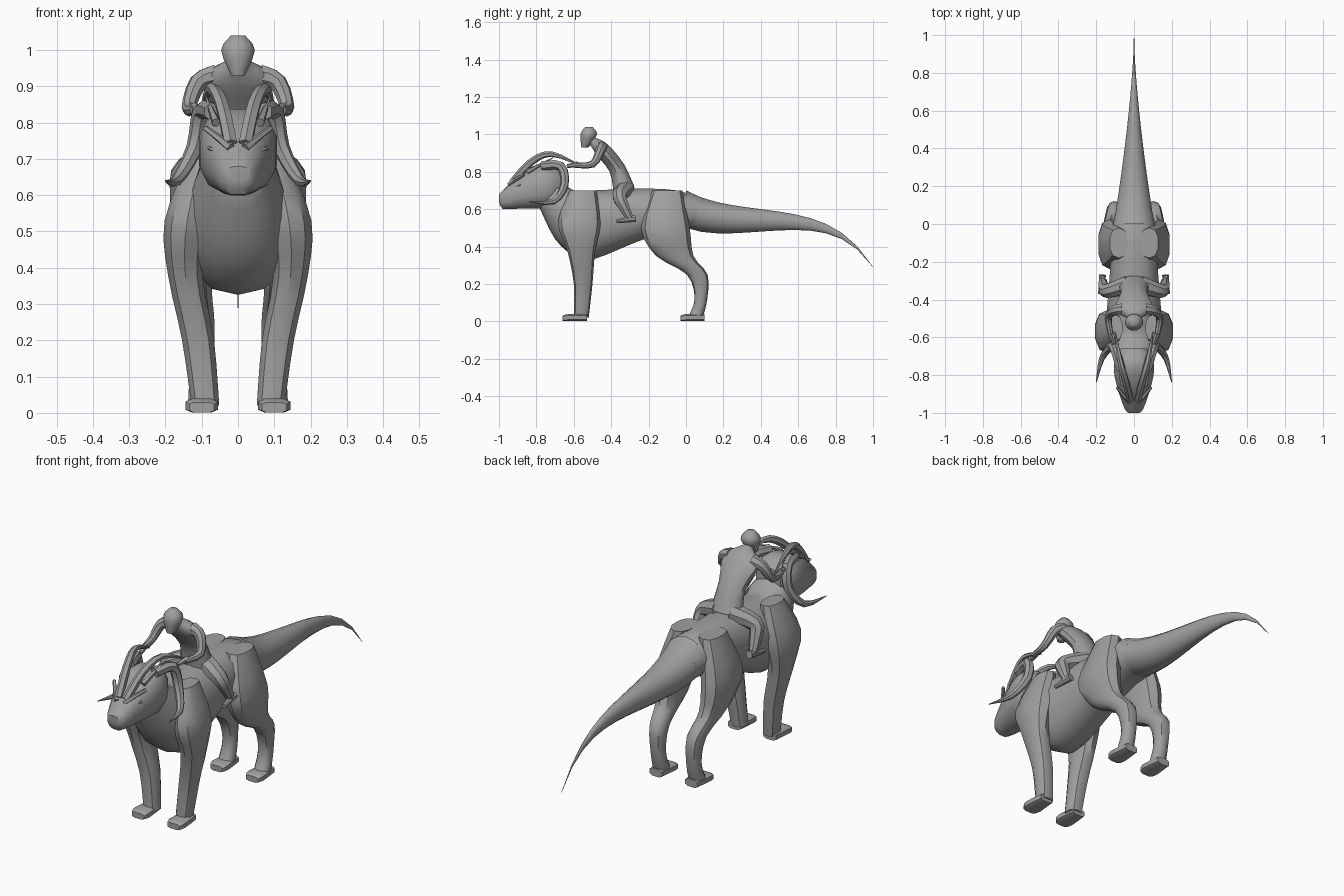
import bpy, bmesh
from math import cos, sin, pi, radians, copysign
from mathutils import Vector

if "Cube" in bpy.data.objects:
    bpy.data.objects.remove(bpy.data.objects["Cube"])

GREY = (.35, .35, .35, 1)
material = bpy.data.materials.new("plain grey")
material.use_nodes = True
material.diffuse_color = GREY
shader = next(n for n in material.node_tree.nodes if n.type == "BSDF_PRINCIPLED")
shader.inputs["Base Color"].default_value = GREY

X, Y, Z = Vector((1, 0, 0)), Vector((0, 1, 0)), Vector((0, 0, 1))
CROSSWISE, LEVEL = (X, Z), (X, Y)


def smooth_rings(rings, steps):
    """Fill in extra rings along a spline that passes through the given ones."""
    padded = [rings[0], *rings, rings[-1]]
    result = []
    for before, start, end, after in zip(padded, padded[1:], padded[2:], padded[3:]):
        for step in range(steps):
            t = step / steps
            result.append([
                b + t / 2 * (c - a + t * (2 * a - 5 * b + 4 * c - d + t * (3 * (b - c) + d - a)))
                for a, b, c, d in zip(before, start, end, after)])
    return result + [rings[-1]]


def squared(value, power):
    return copysign(abs(value) ** power, value)


def loft(name, rings, sides=12, steps=3, plane=None, ref=X, power=1, mirror=False, sharp=40):
    """Skin (x, y, z, radius, radius) rings, in a fixed plane or square to their path."""
    rings = smooth_rings(rings, steps)
    centres = [Vector(ring[:3]) for ring in rings]
    bm = bmesh.new()
    loops, across = [], ref
    for i, (centre, ring) in enumerate(zip(centres, rings)):
        if plane:
            across, upward = plane
        else:
            ahead = centres[min(i + 1, len(centres) - 1)] - centres[max(i - 1, 0)]
            ahead.normalize()
            across = (across - ahead * across.dot(ahead)).normalized()
            upward = ahead.cross(across)
        wide, tall = (max(radius, .001) for radius in ring[3:])
        angles = [2 * pi * (k + .5) / sides for k in range(sides)]
        loops.append([bm.verts.new(centre + across * wide * squared(cos(angle), power)
                                   + upward * tall * squared(sin(angle), power))
                      for angle in angles])
    for loop, following in zip(loops, loops[1:]):
        for k in range(sides):
            n = (k + 1) % sides
            bm.faces.new((loop[k], loop[n], following[n], following[k]))
    bm.faces.new(loops[0])
    bm.faces.new(loops[-1])
    bmesh.ops.recalc_face_normals(bm, faces=bm.faces)
    mesh = bpy.data.meshes.new(name)
    bm.to_mesh(mesh)
    bm.free()
    mesh.materials.append(material)
    part = bpy.data.objects.new(name, mesh)
    bpy.context.collection.objects.link(part)
    bpy.ops.object.select_all(action="DESELECT")
    part.select_set(True)
    bpy.context.view_layer.objects.active = part
    bpy.ops.object.shade_smooth_by_angle(angle=radians(sharp))
    if mirror:
        part.modifiers.new("mirror", "MIRROR")


def tube(name, path, thick, thin, hold=1, **options):
    """Mirrored limb or horn that tapers along its path; a high hold keeps it thick longer."""
    rings = []
    for i, point in enumerate(path):
        radius = thick + (thin - thick) * (i / (len(path) - 1)) ** hold
        rings.append((*point, radius, radius))
    loft(name, rings, mirror=True, **options)


def along_y(*rows):
    """Turn (y, top, bottom, half width) rows into rings facing the front."""
    return [(0, y, (top + bottom) / 2, half, (top - bottom) / 2) for y, top, bottom, half in rows]


# Chest and trunk
loft("trunk", along_y(
    (-.78, .8, .6, .07), (-.7, .77, .44, .11), (-.6, .7, .35, .15), (-.5, .7, .33, .15),
    (-.25, .71, .43, .13), (-.05, .7, .49, .12), (.06, .66, .5, .1)),
    sides=14, plane=CROSSWISE, power=.9)

# Tail: thins steadily, dips after the hips and droops at the tip
TAIL_RINGS = 12
tail = []
for i in range(TAIL_RINGS + 1):
    t = i / TAIL_RINGS
    rest = 1 - t
    tail.append((0, t, .54 + .06 * rest ** 8 - t ** 6 / 4, .11 * rest ** 1.5, .1 * rest))
loft("tail", tail, sides=14, steps=1, plane=CROSSWISE)

# Legs and paws
loft("front_leg", [
    (.1, -.55, .7, .04, .07), (.14, -.57, .53, .065, .115), (.145, -.56, .38, .05, .075),
    (.11, -.55, .2, .046, .05), (.09, -.56, .02, .04, .04)],
    sides=10, plane=LEVEL, power=.85, mirror=True)
loft("hind_leg", [
    (.08, -.1, .7, .05, .08), (.125, -.11, .5, .067, .13), (.12, -.06, .35, .05, .1),
    (.105, .06, .25, .042, .055), (.1, .08, .12, .036, .034), (.1, .05, .02, .04, .04)],
    sides=10, plane=LEVEL, power=.85, mirror=True)
for name, toe in (("front_paw", -.66), ("hind_paw", -.03)):
    loft(name, [(.1, toe, .015, .036, .015), (.1, toe + .03, .02, .047, .02),
                (.1, toe + .13, .02, .036, .02)],
         sides=8, steps=2, plane=CROSSWISE, power=.6, mirror=True)

# Head with nose, brows and eyes
loft("head", along_y(
    (-1, .68, .64, .03), (-.98, .7, .6, .05), (-.9, .77, .6, .08),
    (-.8, .83, .6, .107), (-.72, .84, .61, .105), (-.66, .8, .67, .07)),
    steps=2, plane=CROSSWISE, power=.8)
loft("nose", along_y((-1, .68, .65, .025), (-.95, .73, .69, .034)),
     sides=6, steps=1, plane=CROSSWISE, sharp=25)
tube("brow", [(.02, -.945, .73), (.05, -.915, .755), (.09, -.865, .785)], .013, .008,
     sides=5, steps=1, ref=Z, sharp=25)
tube("eye", [(.04, -.935, .71), (.08, -.885, .73)], .007, .005, sides=6, steps=1, ref=Z)

# Swept crest horns, curled side horns and ears
tube("crest_horn", [(.02, -.93, .74), (.045, -.83, .85), (.075, -.72, .895), (.1, -.57, .835)],
     .02, .003, hold=3, sides=6, sharp=30)
tube("side_horn", [(.07, -.77, .83), (.1, -.67, .83), (.12, -.65, .73), (.17, -.71, .64),
                   (.2, -.84, .64)], .026, .002, hold=3, sides=7, sharp=30)
tube("ear", [(.06, -.85, .8), (.09, -.71, .875)], .014, .002, sides=5, steps=1, sharp=25)

# Rider
loft("rider_torso", [
    (0, -.33, .7, .085, .06), (0, -.37, .82, .07, .045), (0, -.45, .92, .1, .042),
    (0, -.5, .965, .026, .024), (0, -.52, .99, .024, .022)])
loft("rider_head", [(0, -.54, .93, .02, .02), (0, -.52, 1, .048, .046), (0, -.52, 1.04, .02, .02)],
     plane=LEVEL, sharp=60)
tube("rider_arm", [(.06, -.45, .93), (.11, -.46, .91), (.136, -.5, .84), (.12, -.6, .835)],
     .032, .013, sides=8, ref=Y)
tube("rider_hand", [(.12, -.58, .84), (.105, -.635, .83)], .016, .01, sides=6, steps=1)
tube("rider_leg", [(.03, -.32, .71), (.14, -.355, .67), (.16, -.33, .61), (.166, -.3, .55)],
     .048, .021, sides=8, ref=Y)
tube("rider_foot", [(.166, -.27, .55), (.18, -.37, .535)], .02, .011, sides=8, steps=1)
